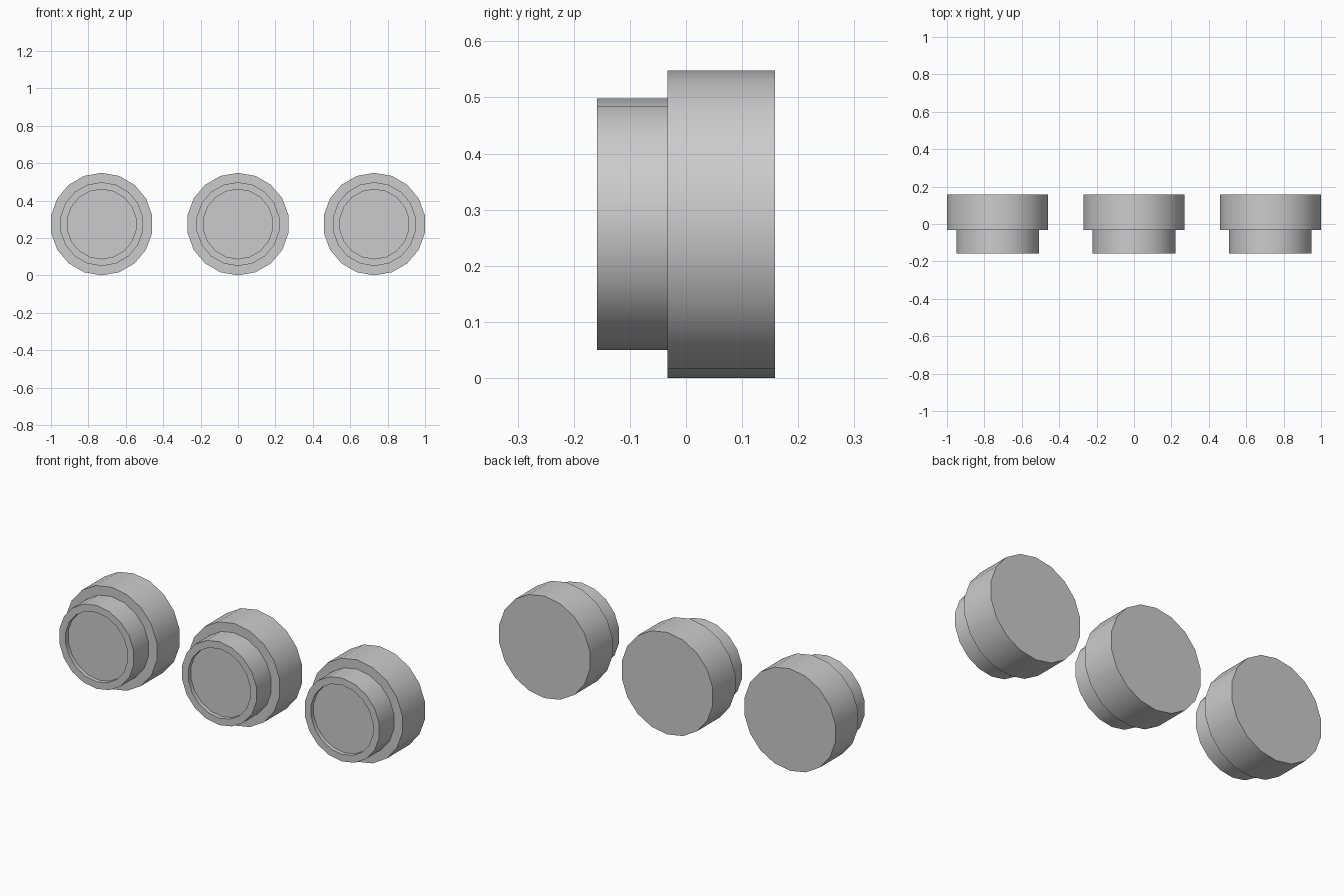
import bpy, bmesh
from math import sin, cos, pi, radians

if "Cube" in bpy.data.objects:
    bpy.data.objects.remove(bpy.data.objects["Cube"])

SIDES = 18
RADIUS = 0.274
SPACING = 0.729

# Stepped profile from back centre to recess centre: (radius, y)
PROFILE = [(RADIUS, 0.159), (RADIUS, -0.033), (0.224, -0.033),
           (0.224, -0.159), (0.186, -0.159), (0.186, -0.137)]


def stepped_knob(name, x):
    bm = bmesh.new()
    rings = []
    for r, y in PROFILE:
        rings.append([bm.verts.new((r * sin(2 * pi * i / SIDES), y,
                                    r * cos(2 * pi * i / SIDES)))
                      for i in range(SIDES)])
    # Side walls and step faces
    for a, b in zip(rings, rings[1:]):
        for i in range(SIDES):
            j = (i + 1) % SIDES
            bm.faces.new((a[i], a[j], b[j], b[i]))
    # Flat back and recessed front
    bm.faces.new(rings[0])
    bm.faces.new(rings[-1])
    bmesh.ops.recalc_face_normals(bm, faces=bm.faces)
    mesh = bpy.data.meshes.new(name)
    bm.to_mesh(mesh)
    bm.free()
    obj = bpy.data.objects.new(name, mesh)
    obj.location = (x, 0, RADIUS)
    bpy.context.collection.objects.link(obj)
    # Smooth round walls, sharp steps
    bpy.ops.object.select_all(action='DESELECT')
    obj.select_set(True)
    bpy.context.view_layer.objects.active = obj
    bpy.ops.object.shade_smooth_by_angle(angle=radians(30))


# Row of three identical knobs
for name, x in (("left_knob", -SPACING), ("middle_knob", 0), ("right_knob", SPACING)):
    stepped_knob(name, x)
